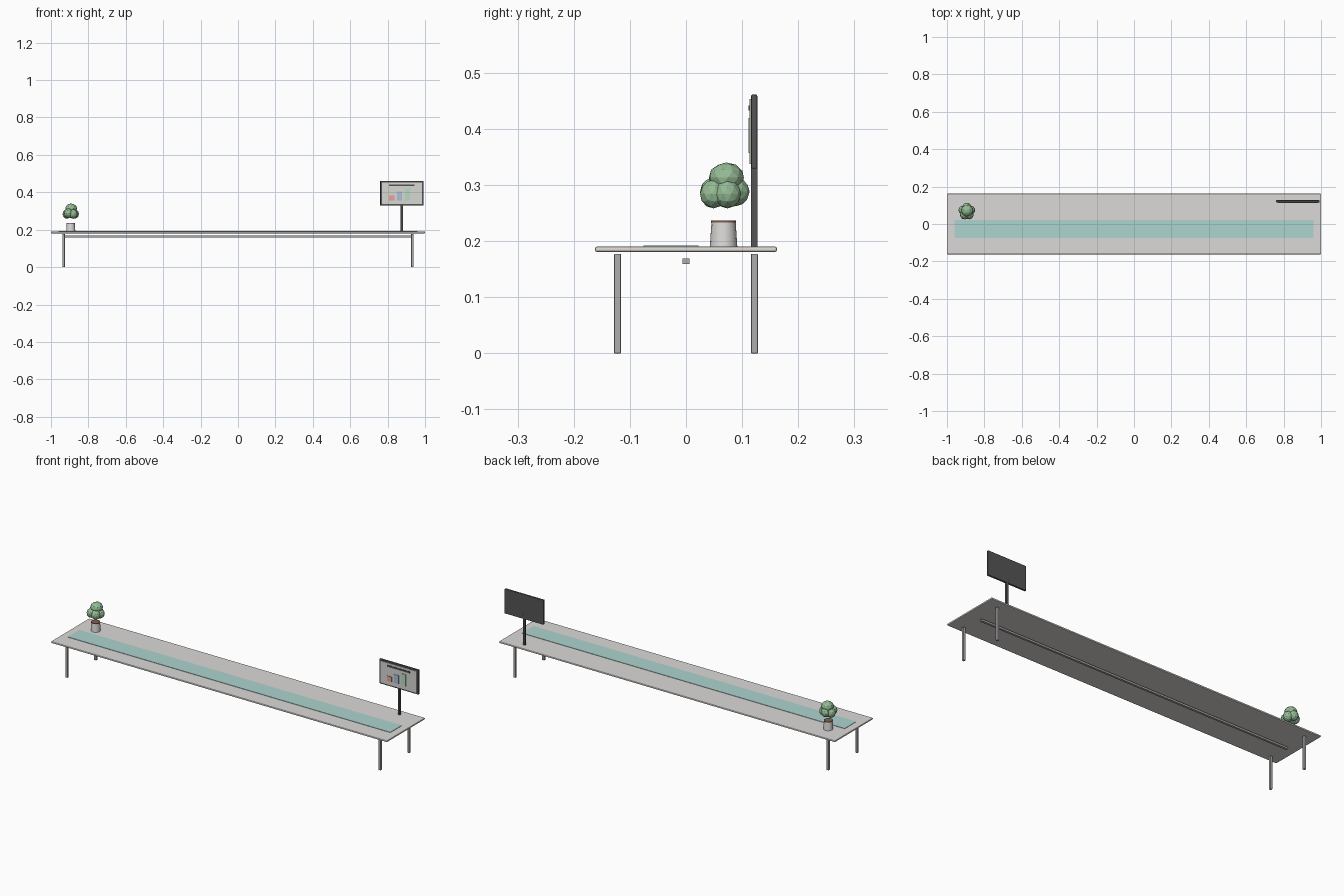
import bpy, math

if "Cube" in bpy.data.objects:
    bpy.data.objects.remove(bpy.data.objects["Cube"])


def material(name, rgb):
    m = bpy.data.materials.new(name)
    m.diffuse_color = (*rgb, 1)
    m.use_nodes = True
    m.node_tree.nodes["Principled BSDF"].inputs["Base Color"].default_value = m.diffuse_color
    return m


TOP = material("warm_grey", (0.72, 0.70, 0.68))
METAL = material("metal_grey", (0.42, 0.42, 0.43))
DARK = material("dark_grey", (0.09, 0.09, 0.09))
TEAL = material("teal", (0.42, 0.66, 0.62))
SCREEN = material("screen_grey", (0.68, 0.68, 0.65))
RED = material("red", (0.80, 0.36, 0.33))
BLUE = material("blue", (0.40, 0.52, 0.72))
GREEN = material("green", (0.50, 0.70, 0.55))
POT = material("pot_grey", (0.72, 0.71, 0.69))
SOIL = material("soil_brown", (0.22, 0.12, 0.08))
LEAF = material("leaf_green", (0.30, 0.50, 0.30))


def box(name, x, y, z, mat, bevel=0):
    """Box from (min, max) ranges on each axis."""
    mid = [(a + b) / 2 for a, b in (x, y, z)]
    bpy.ops.mesh.primitive_cube_add(size=1, location=mid)
    o = bpy.context.object
    o.name = name
    o.scale = [b - a for a, b in (x, y, z)]
    bpy.ops.object.transform_apply(location=False, rotation=False, scale=True)
    o.data.materials.append(mat)
    if bevel:
        b = o.modifiers.new("bevel", 'BEVEL')
        b.width, b.segments = bevel, 2
    return o


def around(c, w):
    return (c - w / 2, c + w / 2)


# Table top, runner and under-beam
box("table_top", (-1, 1), (-0.162, 0.162), (0.181, 0.190), TOP, 0.003)
box("table_runner", (-0.96, 0.96), (-0.076, 0.022), (0.189, 0.192), TEAL)
box("under_beam", (-0.93, 0.93), around(0, 0.012), (0.159, 0.169), METAL)

# Four legs
for sx, side in ((-1, "left"), (1, "right")):
    for sy, end in ((-1, "front"), (1, "back")):
        box(f"{end}_{side}_leg", around(sx * 0.932, 0.012), around(sy * 0.122, 0.012),
            (0, 0.177), METAL, 0.001)

# Display on its post
CX = 0.876
box("display_post", around(CX, 0.012), around(0.1215, 0.012), (0.189, 0.352), DARK, 0.001)
box("display_panel", around(CX, 0.232), around(0.1215, 0.011), (0.329, 0.461), DARK, 0.002)
box("display_screen", around(CX, 0.214), (0.1135, 0.118), (0.337, 0.453), SCREEN)
box("chart_heading", around(CX, 0.136), (0.111, 0.114), (0.433, 0.442), DARK)
for name, x, top, mat in (("red", 0.822, 0.384, RED), ("blue", 0.864, 0.403, BLUE),
                          ("green", 0.906, 0.419, GREEN)):
    box(f"chart_{name}_bar", around(x, 0.028), (0.111, 0.114), (0.357, top), mat)

# Plant pot, slightly narrower at the rim
PX, PY = -0.894, 0.067
bpy.ops.mesh.primitive_cone_add(vertices=16, radius1=0.0245, radius2=0.0215, depth=0.045,
                                location=(PX, PY, 0.2125))
pot = bpy.context.object
pot.name = "plant_pot"
pot.data.materials.append(POT)
bpy.ops.object.shade_smooth_by_angle()
bpy.ops.mesh.primitive_cylinder_add(vertices=16, radius=0.0225, depth=0.004,
                                    location=(PX, PY, 0.235))
bpy.context.object.name = "pot_soil"
bpy.context.object.data.materials.append(SOIL)


# Faceted foliage clumps: a ring with a crown
def clump(name, x, y, z, r, squash, turn):
    bpy.ops.mesh.primitive_ico_sphere_add(subdivisions=2, radius=r, location=(x, y, z),
                                          rotation=(0, 0, turn))
    o = bpy.context.object
    o.name = name
    o.scale.z = squash
    o.data.materials.append(LEAF)


for i in range(5):
    a = math.radians(18 + 72 * i)
    clump(f"leaf_clump_{i + 1}", PX + 0.021 * math.cos(a), PY + 0.022 * math.sin(a),
          0.284 + 0.004 * (i % 2), 0.0245, 1.05, i * 1.3)
clump("leaf_crown", PX + 0.002, PY + 0.005, 0.313, 0.032, 0.85, 0.4)
